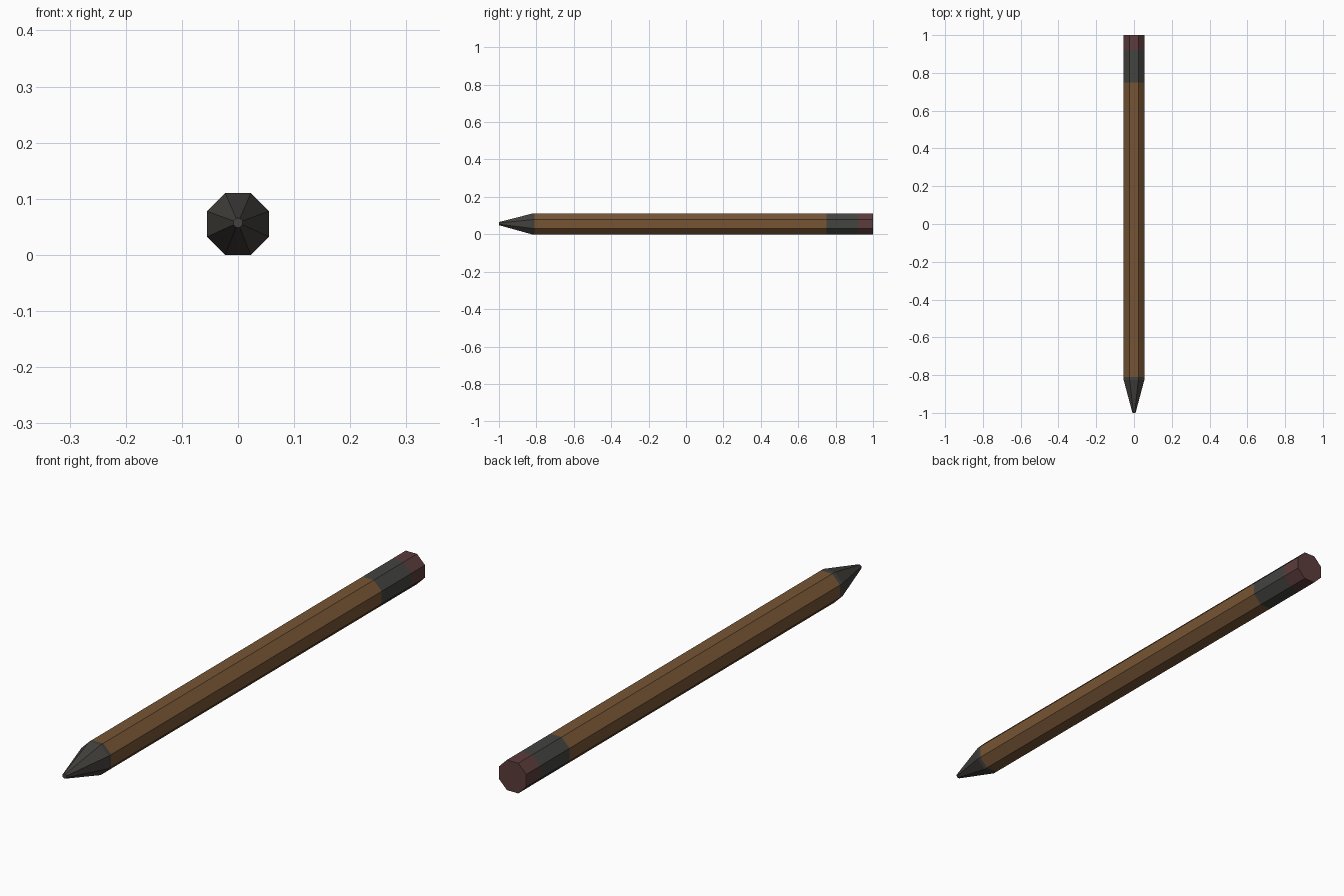
import bpy, bmesh, math

if "Cube" in bpy.data.objects:
    bpy.data.objects.remove(bpy.data.objects["Cube"])

R = 0.055 / math.cos(math.pi / 8)   # octagon corner radius, flats 0.11 apart
TIP = 0.009
CZ = 0.055


def material(name, rgb):
    m = bpy.data.materials.new(name)
    m.diffuse_color = (*rgb, 1)
    m.use_nodes = True
    m.node_tree.nodes["Principled BSDF"].inputs["Base Color"].default_value = m.diffuse_color
    return m


brown = material("brown wood", (0.18, 0.09, 0.035))
graphite = material("dark graphite", (0.056, 0.053, 0.047))
grey = material("dark grey metal", (0.056, 0.057, 0.051))
red = material("dull red rubber", (0.107, 0.045, 0.045))


def octagon_section(name, rings, mat, cap_front=False, cap_back=False):
    """Lofts octagon rings given as (y, corner radius, centre z)."""
    bm = bmesh.new()
    loops = []
    for y, r, cz in rings:
        angles = [math.pi / 8 + i * math.pi / 4 for i in range(8)]
        loops.append([bm.verts.new((r * math.cos(a), y, cz + r * math.sin(a))) for a in angles])
    for a, b in zip(loops, loops[1:]):
        for i in range(8):
            j = (i + 1) % 8
            bm.faces.new((a[i], b[i], b[j], a[j]))
    if cap_front:
        bm.faces.new(loops[0])
    if cap_back:
        bm.faces.new(loops[-1][::-1])
    bm.normal_update()
    me = bpy.data.meshes.new(name)
    bm.to_mesh(me)
    bm.free()
    me.materials.append(mat)
    ob = bpy.data.objects.new(name, me)
    bpy.context.collection.objects.link(ob)


# Sharpened point, shaft, metal band and eraser, front to back
octagon_section("pencil_tip", [(-1, TIP, 0.057), (-0.825, R, CZ), (-0.81, R, CZ)], graphite, cap_front=True)
octagon_section("shaft", [(-0.81, R, CZ), (0.75, R, CZ)], brown)
octagon_section("metal_band", [(0.75, R, CZ), (0.92, R, CZ)], grey)
octagon_section("eraser", [(0.92, R, CZ), (1, R, CZ)], red, cap_back=True)
